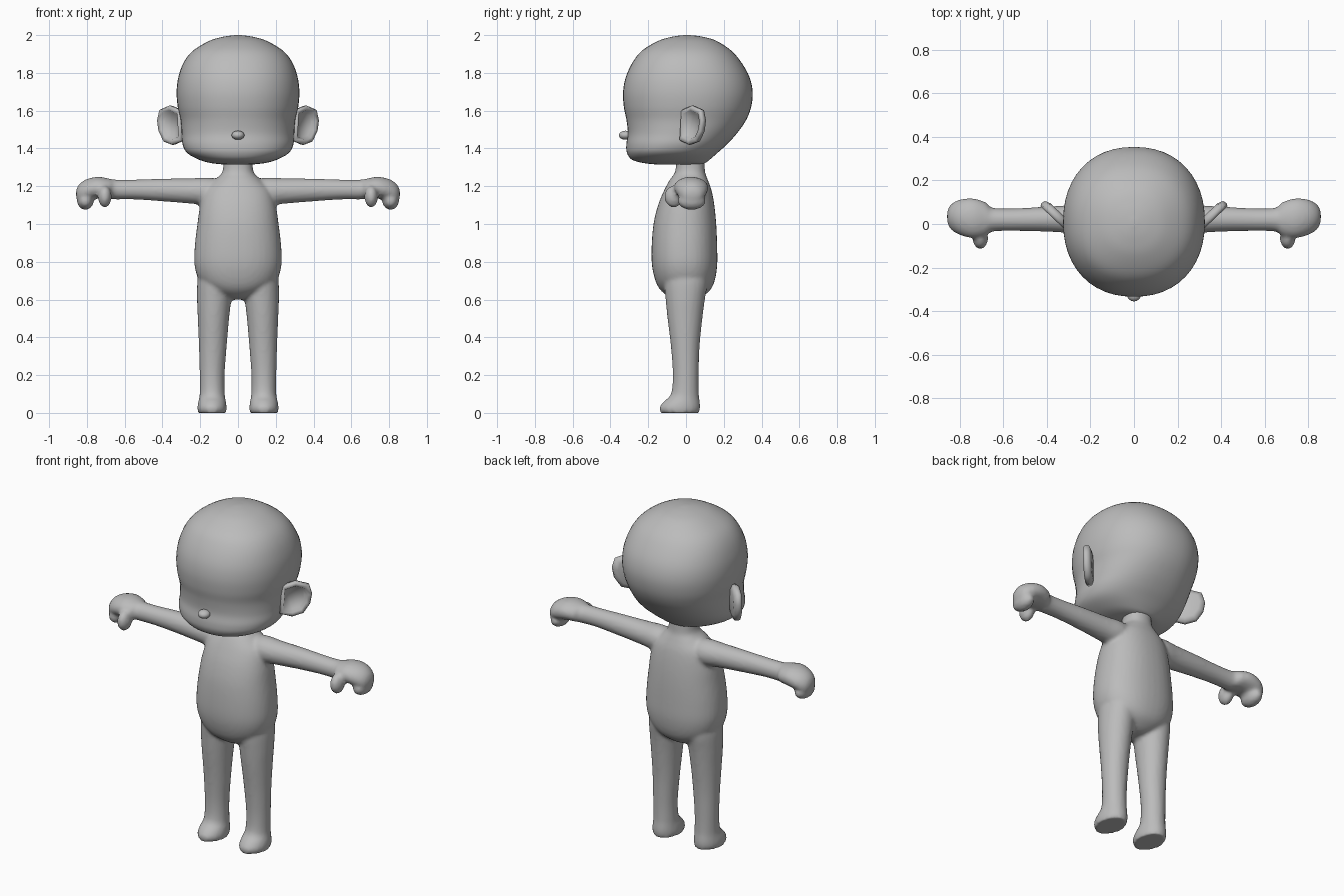
import bpy, bmesh, math
from mathutils import Vector

skin = bpy.data.materials.new("skin_grey")
skin.diffuse_color = (0.5, 0.5, 0.5, 1)


def smooth_key(keys, i, t):
    """Catmull-Rom blend between rows i and i+1."""
    p = [keys[min(max(i + k, 0), len(keys) - 1)] for k in (-1, 0, 1, 2)]
    return [b + 0.5 * t * (c - a + t * (2*a - 5*b + 4*c - d + t * (3*(b - c) + d - a)))
            for a, b, c, d in zip(*p)]


def loft(bm, keys, axis="z", power=2.0, segs=40, steps=5):
    """Rows: position, low/high of first cross axis, low/high of second."""
    rows = [smooth_key(keys, i, s / steps) for i in range(len(keys) - 1) for s in range(steps)]
    rows.append(list(keys[-1]))
    rings = []
    for pos, a0, a1, b0, b1 in rows:
        ring = []
        for k in range(segs):
            ang = 2 * math.pi * k / segs
            c, s = math.cos(ang), math.sin(ang)
            u = (a0 + a1) / 2 + (a1 - a0) / 2 * math.copysign(abs(c) ** (2 / power), c)
            v = (b0 + b1) / 2 + (b1 - b0) / 2 * math.copysign(abs(s) ** (2 / power), s)
            ring.append(bm.verts.new((u, v, pos) if axis == "z" else (pos, u, v)))
        rings.append(ring)
    for r, q in zip(rings, rings[1:]):
        for k in range(segs):
            n = (k + 1) % segs
            bm.faces.new((r[k], r[n], q[n], q[k]))
    bm.faces.new(rings[0][::-1])
    bm.faces.new(rings[-1])


def blob(bm, center, radii):
    new = bmesh.ops.create_uvsphere(bm, u_segments=20, v_segments=12, radius=1)["verts"]
    for v in new:
        v.co = Vector(center) + Vector(a * r for a, r in zip(v.co, radii))


def mirror_x(bm):
    new = bmesh.ops.duplicate(bm, geom=bm.verts[:] + bm.edges[:] + bm.faces[:])["geom"]
    for v in new:
        if isinstance(v, bmesh.types.BMVert):
            v.co.x *= -1
    bmesh.ops.reverse_faces(bm, faces=[f for f in new if isinstance(f, bmesh.types.BMFace)])


def finish(bm, name, voxel=0, relax=0):
    bmesh.ops.recalc_face_normals(bm, faces=bm.faces)
    me = bpy.data.meshes.new(name)
    bm.to_mesh(me)
    bm.free()
    me.materials.append(skin)
    ob = bpy.data.objects.new(name, me)
    bpy.context.collection.objects.link(ob)
    if voxel:
        m = ob.modifiers.new("fuse", "REMESH")
        m.mode, m.voxel_size, m.use_smooth_shade = "VOXEL", voxel, True
        m = ob.modifiers.new("relax", "SMOOTH")
        m.factor, m.iterations = 0.5, relax
    for p in me.polygons:
        p.use_smooth = True
    return ob


# Body: limbs first (one side, mirrored), then the torso, fused into one skin
bm = bmesh.new()
# arm
loft(bm, [(0.05, -0.03, 0.08, 1.13, 1.23), (0.15, -0.05, 0.10, 1.10, 1.245),
          (0.25, -0.045, 0.09, 1.108, 1.242), (0.40, -0.035, 0.08, 1.12, 1.24),
          (0.55, -0.032, 0.072, 1.13, 1.235), (0.65, -0.035, 0.075, 1.13, 1.235),
          (0.68, -0.055, 0.10, 1.135, 1.24), (0.74, -0.065, 0.118, 1.135, 1.25),
          (0.80, -0.05, 0.112, 1.12, 1.238), (0.84, -0.025, 0.09, 1.11, 1.212),
          (0.857, 0.01, 0.06, 1.14, 1.18)], axis="x", segs=28)
# curled fingers and thumb
blob(bm, (0.808, 0.03, 1.122), (0.044, 0.075, 0.047))
blob(bm, (0.705, -0.065, 1.145), (0.036, 0.05, 0.058))
# leg and foot
loft(bm, [(0.0, 0.062, 0.212, -0.135, 0.07), (0.03, 0.06, 0.215, -0.14, 0.075),
          (0.06, 0.064, 0.21, -0.118, 0.073), (0.10, 0.07, 0.203, -0.08, 0.068),
          (0.2, 0.071, 0.203, -0.07, 0.067), (0.35, 0.06, 0.207, -0.08, 0.072),
          (0.5, 0.047, 0.213, -0.098, 0.087), (0.6, 0.036, 0.217, -0.108, 0.10),
          (0.70, 0.03, 0.215, -0.115, 0.115), (0.78, 0.05, 0.20, -0.10, 0.10)], segs=28)
mirror_x(bm)
# torso and neck
loft(bm, [(0.60, -0.04, 0.04, -0.05, 0.05), (0.615, -0.09, 0.09, -0.09, 0.085),
          (0.65, -0.155, 0.155, -0.135, 0.128), (0.70, -0.205, 0.205, -0.162, 0.152),
          (0.78, -0.23, 0.23, -0.18, 0.165), (0.88, -0.229, 0.229, -0.182, 0.165),
          (1.0, -0.215, 0.215, -0.172, 0.16), (1.1, -0.20, 0.20, -0.148, 0.15),
          (1.18, -0.175, 0.175, -0.115, 0.135), (1.235, -0.12, 0.12, -0.085, 0.115),
          (1.27, -0.085, 0.085, -0.06, 0.102), (1.32, -0.077, 0.077, -0.052, 0.098),
          (1.36, -0.077, 0.077, -0.052, 0.095)], power=2.25)
finish(bm, "body", voxel=0.011, relax=4)

# Head: tall cranium, soft brow dip, full jaw
bm = bmesh.new()
loft(bm, [(1.314, -0.06, 0.06, -0.14, 0.07), (1.322, -0.14, 0.14, -0.22, 0.10),
          (1.34, -0.205, 0.205, -0.285, 0.125), (1.375, -0.268, 0.268, -0.312, 0.165),
          (1.42, -0.293, 0.293, -0.316, 0.215), (1.48, -0.298, 0.298, -0.308, 0.27),
          (1.55, -0.304, 0.304, -0.315, 0.318), (1.62, -0.319, 0.319, -0.329, 0.345),
          (1.70, -0.325, 0.325, -0.333, 0.353), (1.78, -0.315, 0.315, -0.318, 0.335),
          (1.86, -0.285, 0.285, -0.28, 0.29), (1.92, -0.235, 0.235, -0.23, 0.237),
          (1.97, -0.15, 0.15, -0.145, 0.16), (1.992, -0.075, 0.075, -0.07, 0.085),
          (2.0, -0.012, 0.012, -0.01, 0.02)], power=2.2, segs=48)
finish(bm, "head")

# Nose
bm = bmesh.new()
blob(bm, (0, -0.32, 1.47), (0.034, 0.035, 0.024))
finish(bm, "nose")

# Ears: cupped plates swept backwards
outline = [(0.29, 1.44), (0.34, 1.418), (0.385, 1.435), (0.412, 1.49), (0.42, 1.55),
           (0.408, 1.605), (0.355, 1.628), (0.30, 1.605)]
mid = Vector((0.345, 1.525))
bm = bmesh.new()
rings = []
# scale about the middle, depth along the outward-forward normal
for scale, depth in ((0.72, -0.022), (0.97, -0.012), (1.0, 0.008), (0.93, 0.02),
                     (0.74, 0.016), (0.62, -0.004)):
    ring = []
    for p in outline:
        x, z = mid + (Vector(p) - mid) * scale
        ring.append(bm.verts.new((x + depth * 0.7, (x - 0.315) * 0.95 - depth * 0.7, z)))
    rings.append(ring)
for r, q in zip(rings, rings[1:]):
    for k in range(8):
        n = (k + 1) % 8
        bm.faces.new((r[k], r[n], q[n], q[k]))
bm.faces.new(rings[0][::-1])
bm.faces.new(rings[-1])
mirror_x(bm)
finish(bm, "ears")
